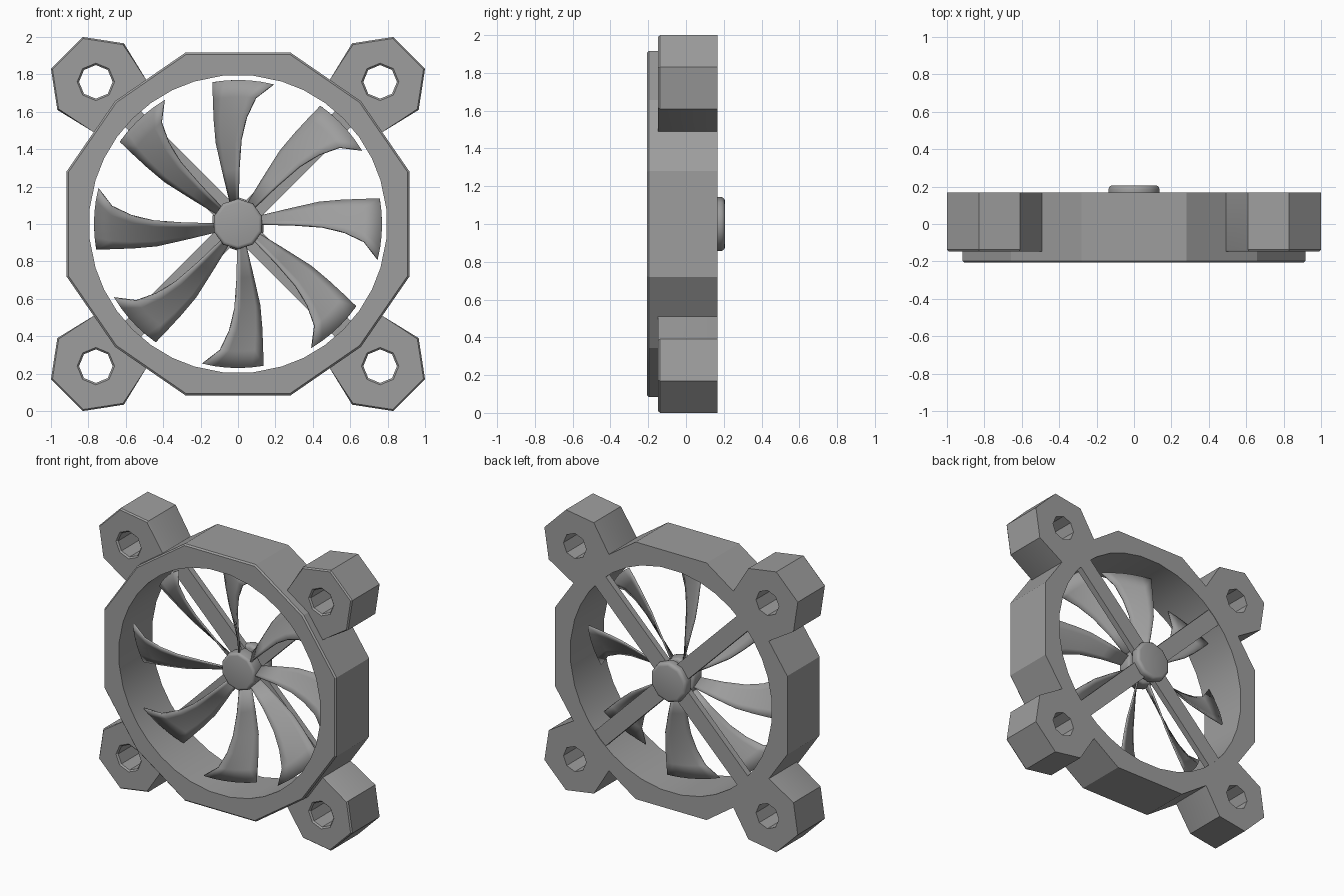
import bpy, bmesh, math
from mathutils import Matrix, Vector

cube = bpy.data.objects.get("Cube")
if cube:
    bpy.data.objects.remove(cube, do_unlink=True)

grey = bpy.data.materials.new("plain grey")
grey.use_nodes = True
colour = (0.34, 0.34, 0.34, 1)
grey.diffuse_color = colour
grey.node_tree.nodes["Principled BSDF"].inputs["Base Color"].default_value = colour

BACK, FRONT, POST_FRONT, CHAMFER = 0.168, -0.207, -0.147, 0.01


def add_object(name, bm, angle, turn=0.0, share=None):
    """Place a mesh on the fan axis, turned about it."""
    if share is None:
        bmesh.ops.recalc_face_normals(bm, faces=bm.faces)
        share = bpy.data.meshes.new(name)
        bm.to_mesh(share)
        bm.free()
        share.materials.append(grey)
    obj = bpy.data.objects.new(name, share)
    bpy.context.collection.objects.link(obj)
    obj.location.z = 1
    obj.rotation_euler.y = turn
    bpy.ops.object.select_all(action="DESELECT")
    obj.select_set(True)
    bpy.context.view_layer.objects.active = obj
    bpy.ops.object.shade_smooth_by_angle(angle=math.radians(angle))
    return obj


def loft_ring(sections):
    """Join closed sections of (points, y) into a tube that closes on itself."""
    bm = bmesh.new()
    rows = [[bm.verts.new((x, y, z)) for x, z in pts] for pts, y in sections]
    n = len(rows[0])
    for a, b in zip(rows, rows[1:] + rows[:1]):
        for i in range(n):
            j = (i + 1) % n
            bm.faces.new((a[i], a[j], b[j], b[i]))
    return bm


# Frame: twelve-sided outside with a chamfered front rim, round opening
quarter = [Vector((0.28, 0.917)), Vector((0.657, 0.657)), Vector((0.917, 0.28))]
corners = [Matrix.Rotation(-k * math.pi / 2, 2) @ p for k in range(4) for p in quarter]
outer = [a.lerp(b, t / 3) for a, b in zip(corners, corners[1:] + corners[:1]) for t in range(3)]
opening = [p.normalized() * 0.797 for p in outer]
add_object("frame", loft_ring([(outer, BACK), (outer, FRONT + CHAMFER),
                               ([p * 0.989 for p in outer], FRONT),
                               (opening, FRONT), (opening, BACK)]), 15)

# Corner mounting posts with octagonal screw holes
centre = Vector((0.76, 0.76))
outline = [Vector(p) for p in ((1.0, 0.83), (0.915, 0.915), (0.83, 1.0), (0.61, 0.966),
                               (0.49, 0.77), (0.655, 0.655), (0.77, 0.49), (0.966, 0.61))]
# The hole starts at angle 0 and follows the outline corner by corner
spokes = [Vector((math.cos(k * math.pi / 4), math.sin(k * math.pi / 4))) for k in range(8)]
inset = [p if 4 <= i <= 6 else centre.lerp(p, 0.965) for i, p in enumerate(outline)]
hole = [centre + s * 0.09 for s in spokes]
post = add_object("mounting_post", loft_ring([
    (outline, BACK), (outline, POST_FRONT + CHAMFER), (inset, POST_FRONT),
    ([centre + s * 0.1 for s in spokes], POST_FRONT),
    (hole, POST_FRONT + CHAMFER), (hole, BACK)]), 30)
for k in range(1, 4):
    add_object("mounting_post", None, 30, k * math.pi / 2, post.data)

# Diagonal support struts
for k in range(4):
    bm = bmesh.new()
    bmesh.ops.create_cube(bm, size=1)
    bmesh.ops.scale(bm, vec=(0.12, 0.043, 0.73), verts=bm.verts)
    bmesh.ops.translate(bm, vec=(0, 0.143, 0.445), verts=bm.verts)
    add_object("support_strut", bm, 30, math.pi / 4 + k * math.pi / 2)


# Hub parts
def disc(name, radius, y0, y1, bevel):
    bm = bmesh.new()
    bmesh.ops.create_cone(bm, cap_ends=True, segments=10, radius1=radius, radius2=radius,
                          depth=y1 - y0,
                          matrix=Matrix.Translation((0, (y0 + y1) / 2, 0))
                          @ Matrix.Rotation(math.pi / 2, 4, "X"))
    rims = [e for e in bm.edges if e.calc_face_angle(0) > 1]
    if bevel:
        bmesh.ops.bevel(bm, geom=rims, offset=bevel, segments=3, profile=0.5, affect="EDGES")
    add_object(name, bm, 40)


disc("rotor_hub", 0.135, -0.005, 0.1, 0.018)
disc("axle", 0.1, 0.09, 0.15, 0)
disc("rear_cap", 0.143, 0.13, 0.207, 0.022)

# Swept blades: radius, leading x, leading y, trailing x, trailing y
stations = [(0.12, 0.0, 0.015, -0.04, 0.09),
            (0.29, 0.004, -0.005, -0.08, 0.082),
            (0.45, 0.016, -0.035, -0.116, 0.068),
            (0.57, 0.045, -0.062, -0.127, 0.05),
            (0.68, 0.095, -0.088, -0.132, 0.032),
            (0.77, 0.19, -0.112, -0.134, 0.018)]
STEPS = 5
bm = bmesh.new()
rows = []
for r, lead_x, lead_y, trail_x, trail_y in stations:
    row = []
    for s in range(STEPS + 1):
        t = s / STEPS
        a = math.asin(lead_x / r) * (1 - t) + math.asin(trail_x / r) * t
        y = lead_y * (1 - t) + trail_y * t
        row.append(bm.verts.new((r * math.sin(a), y, r * math.cos(a))))
    rows.append(row)
for a, b in zip(rows, rows[1:]):
    for i in range(STEPS):
        bm.faces.new((a[i], a[i + 1], b[i + 1], b[i]))

blade = add_object("blade", bm, 40)
blades = [blade] + [add_object("blade", None, 40, k * math.pi / 4, blade.data)
                    for k in range(1, 8)]
for b in blades:
    thick = b.modifiers.new("thickness", "SOLIDIFY")
    thick.thickness = 0.012
    thick.offset = 0
